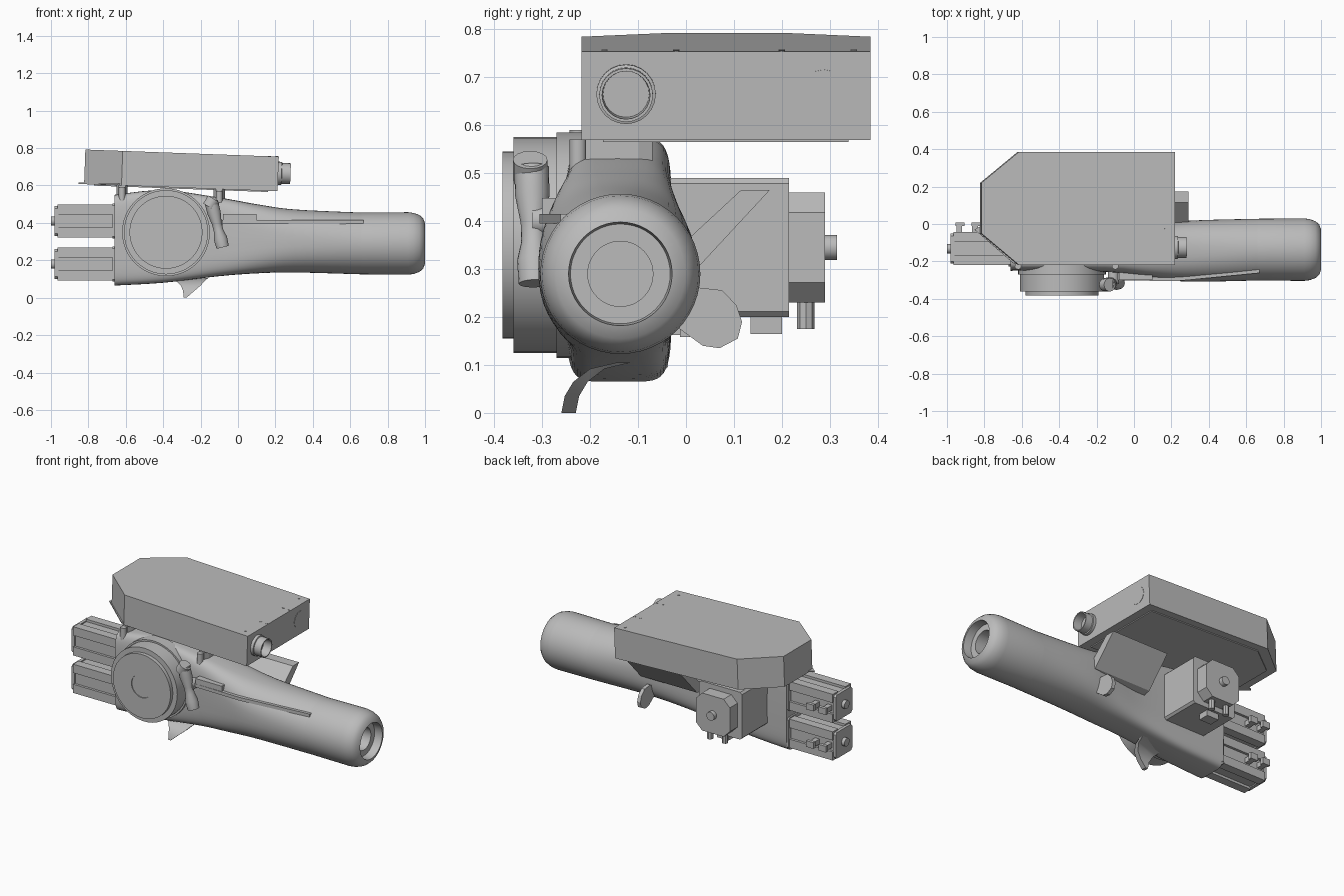
import bpy, bmesh, math
from mathutils import Vector, Matrix

cube = bpy.data.objects.get("Cube")
if cube:
    bpy.data.objects.remove(cube, do_unlink=True)

mat = bpy.data.materials.new("plain_grey")
mat.use_nodes = True
GREY = (0.5, 0.5, 0.5, 1)
mat.diffuse_color = GREY
mat.node_tree.nodes["Principled BSDF"].inputs["Base Color"].default_value = GREY


def finish(name, bm, smooth=False):
    bmesh.ops.remove_doubles(bm, verts=bm.verts, dist=1e-5)
    bmesh.ops.recalc_face_normals(bm, faces=bm.faces)
    me = bpy.data.meshes.new(name)
    bm.to_mesh(me)
    bm.free()
    me.materials.append(mat)
    ob = bpy.data.objects.new(name, me)
    bpy.context.collection.objects.link(ob)
    if smooth:
        bpy.ops.object.select_all(action='DESELECT')
        ob.select_set(True)
        bpy.context.view_layer.objects.active = ob
        bpy.ops.object.shade_smooth_by_angle(angle=math.radians(35))
    return ob


def skin(name, rings, caps=True, smooth=False):
    """Join rings of equal length into one tube."""
    bm = bmesh.new()
    rows = [[bm.verts.new(p) for p in ring] for ring in rings]
    n = len(rows[0])
    for a, b in zip(rows, rows[1:]):
        for i in range(n):
            j = (i + 1) % n
            bm.faces.new((a[i], a[j], b[j], b[i]))
    if caps:
        bm.faces.new(rows[0])
        bm.faces.new(rows[-1])
    return finish(name, bm, smooth)


def prism(name, pts, axis, a, b):
    """Extrude an outline along an axis from a to b."""
    place = {'x': lambda u, v, t: (t, u, v),
             'y': lambda u, v, t: (u, t, v),
             'z': lambda u, v, t: (u, v, t)}[axis]
    return skin(name, [[place(u, v, t) for u, v in pts] for t in (a, b)])


def box(name, x, y, z):
    return prism(name, [(x[0], y[0]), (x[1], y[0]), (x[1], y[1]), (x[0], y[1])], 'z', *z)


def lathe(name, profile, origin, direction, n=40):
    """Spin (distance, radius) pairs about a direction."""
    turn = Vector((0, 0, 1)).rotation_difference(Vector(direction))
    rings = [[Vector(origin) + turn @ Vector((r * math.cos(k * math.tau / n),
                                              r * math.sin(k * math.tau / n), t))
              for k in range(n)] for t, r in profile]
    return skin(name, rings, caps=False, smooth=True)


def chamfered(cx, cy, h, c):
    """Square outline with cut corners."""
    k = h - c
    return [(cx + u, cy + v) for u, v in ((-k, -h), (k, -h), (h, -k), (h, k),
                                          (k, h), (-k, h), (-h, k), (-h, -k))]


# Main body: flat slab at the rear blending into a round front
# x, low z, high z, low y, high y, squareness
rows = [(-0.66, 0.065, 0.55, -0.25, -0.03, 6), (-0.4, 0.08, 0.575, -0.25, -0.03, 6),
        (-0.1, 0.115, 0.535, -0.26, -0.025, 4.5), (0.1, 0.13, 0.5, -0.29, -0.005, 3.2),
        (0.3, 0.135, 0.472, -0.308, 0.018, 2.4), (0.66, 0.125, 0.455, -0.302, 0.028, 2)]


def blend(i, t):
    p = [rows[min(max(i + k, 0), len(rows) - 1)] for k in (-1, 0, 1, 2)]
    return [0.5 * (2 * b + (c - a) * t + (2 * a - 5 * b + 4 * c - d) * t * t
                   + (3 * b - a - 3 * c + d) * t ** 3) for a, b, c, d in zip(*p)]


def section(x, z0, z1, y0, y1, n):
    ring = []
    for k in range(48):
        c, s = math.cos(k * math.tau / 48), math.sin(k * math.tau / 48)
        u = math.copysign(abs(c) ** (2 / n), c)
        v = math.copysign(abs(s) ** (2 / n), s)
        ring.append((x, (y0 + y1) / 2 + u * (y1 - y0) / 2, (z0 + z1) / 2 + v * (z1 - z0) / 2))
    return ring


stations = [blend(i, k / 5) for i in range(len(rows) - 1) for k in range(5)] + [rows[-1]]
skin("main_body", [section(*s) for s in stations], smooth=True)

# Front barrel with rounded lip and stepped opening
lathe("front_barrel", [(0, 0.165), (0.25, 0.167), (0.28, 0.163), (0.31, 0.152), (0.33, 0.135),
                       (0.34, 0.108), (0.29, 0.104), (0.29, 0.068), (0.22, 0.068), (0.22, 0)],
      (0.66, -0.137, 0.29), (1, 0, 0), 48)

# Side drum
lathe("side_drum", [(0, 0), (0, 0.235), (0.07, 0.235), (0.07, 0.225), (0.16, 0.225),
                    (0.16, 0.195), (0.183, 0.195), (0.183, 0.07), (0.178, 0.07), (0.178, 0)],
      (-0.385, -0.2, 0.35), (0, -1, 0), 48)

# Rear actuators: grooved bars with end shafts and side fittings
for i, z in enumerate((0.41, 0.18)):
    h, s, d = 0.088, 0.035, 0.015
    quarter = [(h, -s), (h - d, -s), (h - d, s), (h, s), (h, h)]
    outline = []
    for q in range(4):
        rot = Matrix.Rotation(q * math.pi / 2, 2)
        outline += [tuple(rot @ Vector(p) + Vector((-0.132, z))) for p in quarter]
    prism(f"actuator_bar_{i}", outline, 'x', -0.965, -0.64)
    prism(f"actuator_end_{i}", chamfered(-0.132, z, 0.08, 0.012), 'x', -0.98, -0.96)
    lathe(f"actuator_shaft_{i}", [(0, 0.025), (0.025, 0.025), (0.025, 0)],
          (-0.975, -0.132, z), (-1, 0, 0), 16)
    prism(f"actuator_flange_{i}", chamfered(-0.132, z, 0.094, 0.01), 'x', -0.67, -0.655)
    for k, x in enumerate((-0.935, -0.85)):
        box(f"fitting_stem_{i}_{k}", (x - 0.015, x + 0.015), (-0.06, 0.005), (z - 0.018, z + 0.012))
        box(f"fitting_tip_{i}_{k}", (x - 0.02, x + 0.03), (-0.012, 0.008), (z - 0.022, z + 0.016))

# Tilted top housing, built about its pivot
pivot = Matrix.Translation((0, 0, 0.67)) @ Matrix.Rotation(math.radians(2.1), 4, 'Y')
housing = [(-0.82, -0.05), (-0.62, -0.218), (0.215, -0.218), (0.215, 0.385),
           (-0.62, 0.385), (-0.82, 0.22)]
inner = [(x * 0.9 - 0.03, (y - 0.08) * 0.85 + 0.08) for x, y in housing]
parts = [
    prism("top_housing", housing, 'z', -0.093, 0.092),
    prism("housing_floor_panel", inner, 'z', -0.099, -0.092),
    prism("housing_side_lip", [(-0.85, -0.03), (-0.64, -0.212), (-0.6, -0.2), (-0.8, 0)],
          'z', -0.092, -0.084),
    lathe("lens_tube", [(0, 0.062), (0.02, 0.062), (0.022, 0.056), (0.068, 0.056), (0.068, 0.05),
                        (0.015, 0.048), (0.015, 0)], (0.213, -0.125, 0.003), (1, 0, 0), 24),
    lathe("second_lens", [(0, 0.051), (0.004, 0.051), (0.004, 0)],
          (0.213, 0.288, 0.003), (1, 0, 0), 16)]
for i, (x, y) in enumerate([(0.165, 0.35), (0.165, 0.2), (0.205, 0.2),
                            (0.165, -0.02), (0.205, -0.02), (0.165, -0.17)]):
    parts.append(lathe(f"housing_screw_{i}", [(0, 0.007), (0.003, 0.007), (0.003, 0)],
                       (x, y, 0.091), (0, 0, 1), 10))
for ob in parts:
    ob.data.transform(pivot)

# Housing mounts
for i, (x, z0, z1) in enumerate(((-0.62, 0.5, 0.61), (-0.1, 0.48, 0.59))):
    prism(f"housing_mount_{i}", chamfered(0, 0, 1, 0.4), 'z', z0, z1).data.transform(
        Matrix.Translation((x, -0.14, 0)) @ Matrix.Diagonal((0.03, 0.07, 1, 1)))
    lathe(f"mount_bolt_{i}", [(0, 0.018), (0.09, 0.018), (0.09, 0)], (x, -0.225, z0), (0, 0, 1), 12)

# Gearbox and motor on the far side, in line with the drum
prism("gearbox", chamfered(-0.385, 0.345, 0.145, 0.012), 'y', -0.05, 0.215)
prism("motor", chamfered(-0.385, 0.345, 0.115, 0.042), 'y', 0.21, 0.29)
lathe("motor_shaft", [(0, 0.026), (0.03, 0.026), (0.03, 0)], (-0.385, 0.285, 0.345), (0, 1, 0), 16)
box("gearbox_socket", (-0.43, -0.35), (0.135, 0.2), (0.165, 0.205))
for i, x in enumerate((-0.44, -0.34)):
    lathe(f"motor_plug_{i}", [(0, 0.018), (0.06, 0.018), (0.06, 0)], (x, 0.25, 0.235), (0, 0, -1), 8)

# Sloped guard and paddle on the far side
prism("sloped_guard", [(-0.02, 0.29), (0.022, 0.3), (0.175, 0.465), (0.115, 0.465), (-0.02, 0.34)],
      'x', -0.09, 0.292)
prism("paddle", [(-0.02, 0.24), (0.02, 0.262), (0.075, 0.256), (0.105, 0.225), (0.117, 0.19),
                 (0.108, 0.155), (0.07, 0.135), (0.035, 0.14), (-0.02, 0.18)], 'x', 0.228, 0.25)

# Rail along the near side
prism("side_rail", [(-0.1, -0.22), (-0.1, -0.3), (0.22, -0.306), (0.67, -0.262), (0.67, -0.2)],
      'z', 0.395, 0.415)
box("rail_block", (-0.08, 0.1), (-0.3, -0.22), (0.41, 0.448))

# Waisted lever beside the drum
lathe("lever", [(0, 0), (0, 0.034), (0.05, 0.036), (0.09, 0.026), (0.13, 0.026), (0.19, 0.036),
                (0.25, 0.036), (0.25, 0)], (-0.082, -0.315, 0.27), (-0.25, -0.03, 1), 20)
lathe("lever_pivot", [(0, 0.03), (0.1, 0.03), (0.1, 0)], (-0.11, -0.22, 0.4), (0, -1, 0), 16)
lathe("lever_cap", [(0, 0), (0, 0.036), (0.05, 0.036), (0.05, 0)],
      (-0.155, -0.325, 0.485), (0.6, 0, 1), 16)

# Curved hook fin below the body
hook = [(-0.13, 0.105, -0.36, -0.16), (-0.185, 0.092, -0.335, -0.175),
        (-0.22, 0.065, -0.305, -0.2), (-0.238, 0.035, -0.293, -0.235),
        (-0.245, 0, -0.292, -0.275)]
skin("hook_fin", [[(x0, y - 0.015, z), (x1, y - 0.015, z), (x1, y + 0.015, z), (x0, y + 0.015, z)]
                  for y, z, x0, x1 in hook], smooth=True)
